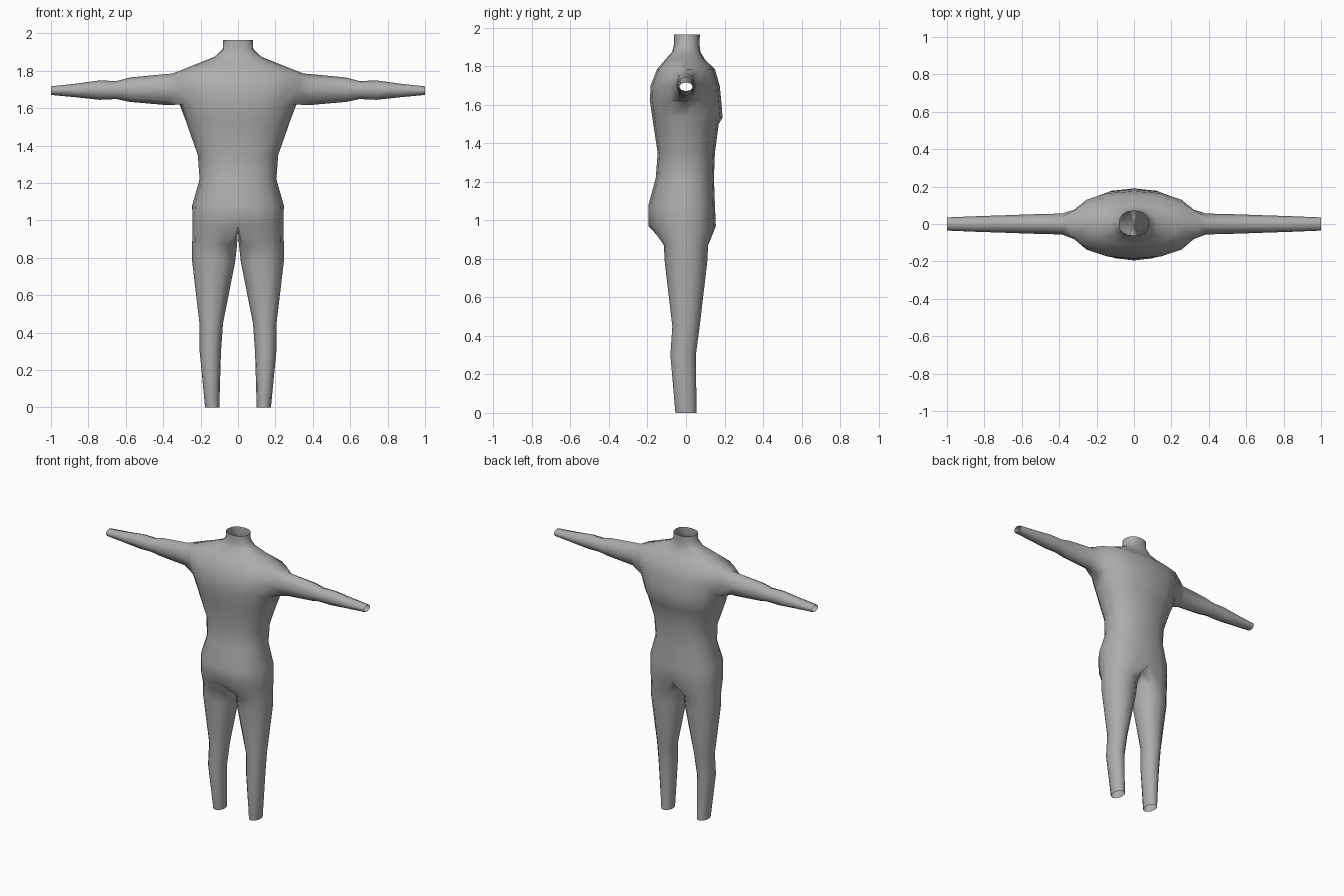
import bpy, bmesh
from math import sin, cos, pi, radians, copysign

if "Cube" in bpy.data.objects:
    bpy.data.objects.remove(bpy.data.objects["Cube"])

skin = bpy.data.materials.new("plain grey")
skin.diffuse_color = (0.42, 0.42, 0.42, 1)
skin.use_nodes = True
skin.node_tree.nodes["Principled BSDF"].inputs["Base Color"].default_value = skin.diffuse_color

bm = bmesh.new()


def rounded(a, p=0.86):
    """Point on a slightly squared unit circle."""
    c, s = cos(a), sin(a)
    x = 0.0 if abs(c) < 1e-6 else copysign(abs(c) ** p, c)
    y = 0.0 if abs(s) < 1e-6 else copysign(abs(s) ** p, s)
    return x, y


def bridge(lower, upper, closed=False, skip=()):
    n = len(lower)
    for i in range(n if closed else n - 1):
        if i not in skip:
            j = (i + 1) % n
            bm.faces.new((lower[i], lower[j], upper[j], upper[i]))


# Torso half: height, half width, -y depth, +y depth
TORSO = [
    (0.97, 0.243, 0.195, 0.155), (1.08, 0.245, 0.195, 0.150),
    (1.22, 0.205, 0.157, 0.145), (1.35, 0.215, 0.147, 0.150),
    (1.50, 0.268, 0.170, 0.170), (1.535, 0.280, 0.175, 0.190),
    (1.62, 0.312, 0.187, 0.183), (1.70, 0.342, 0.184, 0.175),
    (1.785, 0.352, 0.150, 0.150), (1.835, 0.225, 0.108, 0.098),
    (1.875, 0.125, 0.072, 0.075), (1.915, 0.082, 0.062, 0.070),
    (1.965, 0.079, 0.062, 0.072),
]
rings = []
for z, w, back, front in TORSO:
    ring = []
    for i in range(9):
        x, y = rounded(-pi / 2 + i * pi / 8)
        ring.append(bm.verts.new((x * w, y * (front if y > 0 else back), z)))
    rings.append(ring)
ARMHOLE = 6
for k in range(len(rings) - 1):
    bridge(rings[k], rings[k + 1],
           skip=(3, 4) if k in (ARMHOLE, ARMHOLE + 1) else ())

# Arm: x, centre height, half height, half depth; open at the wrist
ARM = [
    (0.385, 1.700, 0.083, 0.056), (0.58, 1.699, 0.065, 0.051),
    (0.65, 1.697, 0.048, 0.048), (0.74, 1.697, 0.052, 0.045),
    (0.86, 1.695, 0.037, 0.041), (1.00, 1.694, 0.023, 0.035),
]
a, b, c = rings[ARMHOLE:ARMHOLE + 3]
loop = [a[3], a[4], a[5], b[5], c[5], c[4], c[3], b[3]]
for x, zc, hz, hy in ARM:
    ring = []
    for i in range(8):
        cy, sz = rounded(radians(-135 + 45 * i), 1.0)
        ring.append(bm.verts.new((x, cy * hy, zc + sz * hz)))
    bridge(loop, ring, closed=True)
    loop = ring

# Leg: height, centre x, half width, centre y, half depth; open at the ankle
LEG = [
    (0.87, 0.125, 0.120, 0.000, 0.115), (0.78, 0.130, 0.115, 0.000, 0.110),
    (0.45, 0.143, 0.063, 0.000, 0.071), (0.30, 0.148, 0.057, -0.015, 0.066),
    (0.00, 0.138, 0.038, 0.000, 0.055),
]
crotch = [bm.verts.new((0, y, 0.95)) for y in (0.075, 0.0, -0.08)]
loop = rings[0] + crotch
for z, cx, rx, cy, ry in LEG:
    ring = []
    for i in range(12):
        x, y = rounded(radians(-120 + 30 * i), 0.95)
        ring.append(bm.verts.new((cx + x * rx, cy + y * ry, z)))
    bridge(ring, loop, closed=True)
    loop = ring

# Mirror the half body across x and weld the seam
geom = bm.verts[:] + bm.edges[:] + bm.faces[:]
bmesh.ops.mirror(bm, geom=geom, axis='X', merge_dist=0.0005)
bmesh.ops.remove_doubles(bm, verts=bm.verts[:], dist=0.0005)
bmesh.ops.recalc_face_normals(bm, faces=bm.faces[:])
for f in bm.faces:
    f.smooth = True

mesh = bpy.data.meshes.new("body")
bm.to_mesh(mesh)
bm.free()
mesh.materials.append(skin)
body = bpy.data.objects.new("body", mesh)
bpy.context.collection.objects.link(body)
